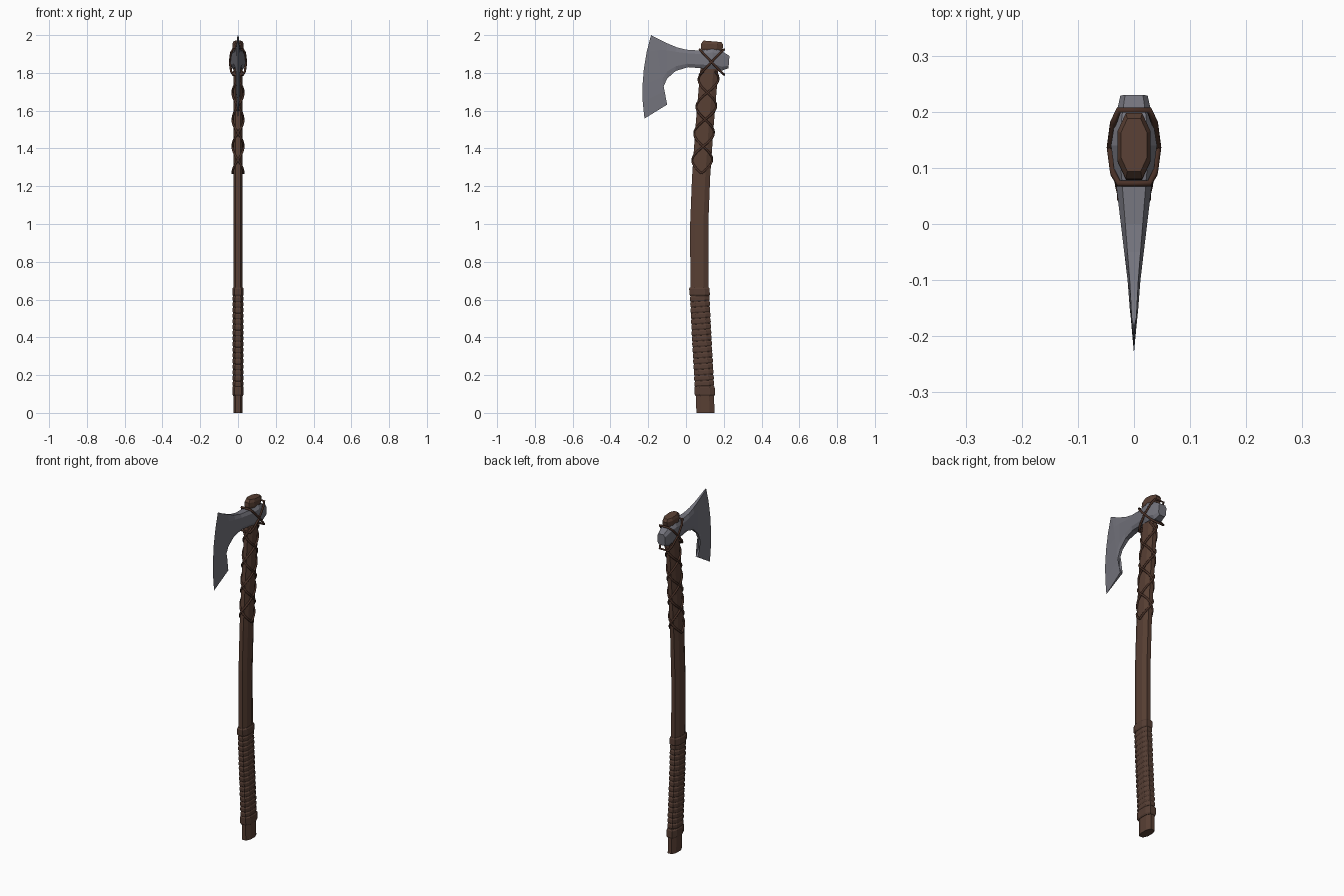
import bpy, bmesh, math
from mathutils import Vector

cube = bpy.data.objects.get("Cube")
if cube:
    bpy.data.objects.remove(cube, do_unlink=True)


def material(name, rgb):
    m = bpy.data.materials.new(name)
    m.use_nodes = True
    m.diffuse_color = (*rgb, 1)
    m.node_tree.nodes["Principled BSDF"].inputs["Base Color"].default_value = (*rgb, 1)
    return m


WOOD = material("brown wood", (0.098, 0.050, 0.034))
LEATHER = material("grip leather", (0.090, 0.047, 0.033))
STRAP = material("dark strap", (0.066, 0.030, 0.020))
STEEL = material("grey steel", (0.175, 0.175, 0.205))


def interp(table, v):
    """Linear lookup in a rising list of (key, value)."""
    for (a, p), (b, q) in zip(table, table[1:]):
        if v <= b:
            t = max(0, (v - a) / (b - a))
            return p + (q - p) * t
    return table[-1][1]


def loft(name, rings, mat):
    """Skin a list of equal-sized closed rings and cap both ends."""
    bm = bmesh.new()
    loops = [[bm.verts.new(p) for p in ring] for ring in rings]
    n = len(loops[0])
    for a, b in zip(loops, loops[1:]):
        for i in range(n):
            j = (i + 1) % n
            bm.faces.new((a[i], a[j], b[j], b[i]))
    bm.faces.new(loops[0][::-1])
    bm.faces.new(loops[-1])
    bmesh.ops.remove_doubles(bm, verts=bm.verts, dist=0.0004)
    bmesh.ops.recalc_face_normals(bm, faces=bm.faces)
    me = bpy.data.meshes.new(name)
    bm.to_mesh(me)
    bm.free()
    me.materials.append(mat)
    ob = bpy.data.objects.new(name, me)
    bpy.context.collection.objects.link(ob)
    return ob


def cord(name, paths, radius, cyclic=False):
    """Straps as round-section polylines, turned into a mesh."""
    cu = bpy.data.curves.new(name, "CURVE")
    cu.dimensions = "3D"
    cu.bevel_depth = radius
    cu.bevel_resolution = 1
    cu.use_fill_caps = True
    for path in paths:
        sp = cu.splines.new("POLY")
        sp.points.add(len(path) - 1)
        for pt, co in zip(sp.points, path):
            pt.co = (*co, 1)
        sp.use_cyclic_u = cyclic
    cu.materials.append(STRAP)
    ob = bpy.data.objects.new(name, cu)
    bpy.context.collection.objects.link(ob)
    bpy.ops.object.select_all(action="DESELECT")
    ob.select_set(True)
    bpy.context.view_layer.objects.active = ob
    bpy.ops.object.convert(target="MESH")


# Bent handle centre line: height to depth
BEND = [(0, 0.103), (0.1, 0.10), (0.4, 0.083), (0.65, 0.071), (1.0, 0.07),
        (1.25, 0.08), (1.5, 0.097), (1.8, 0.122), (1.93, 0.136), (2.0, 0.145)]
# Flattened eight-sided handle section
QUARTER = [(0.024, 0.022), (0.012, 0.048)]
SECTION = (QUARTER + [(-x, y) for x, y in QUARTER[::-1]]
           + [(-x, -y) for x, y in QUARTER] + [(x, -y) for x, y in QUARTER[::-1]])


def handle_ring(z, grow=0.0, scale=1.0, tilt=0.0):
    c = interp(BEND, z)
    return [(x * scale + math.copysign(grow, x),
             c + y * scale + math.copysign(grow, y), z + tilt * y) for x, y in SECTION]


# Handle shaft
heights = [0, 0.1, 0.25, 0.4, 0.55, 0.65, 0.82, 1.0, 1.12, 1.25, 1.38, 1.5, 1.65, 1.8, 1.93]
loft("handle", [handle_ring(z) for z in heights], WOOD)

# Flared handle end above the head
loft("handle_knob", [handle_ring(z, 0, s, -0.08) for z, s in
                     [(1.90, 0.95), (1.93, 1.2), (1.952, 1.22), (1.967, 0.98)]], WOOD)

# Ridged grip wrapping
grip = []
turns, low, high = 16, 0.14, 0.62
step = (high - low) / turns
for i in range(turns):
    z = low + i * step
    for f, g in [(0.03, 0.001), (0.25, 0.004), (0.75, 0.004), (0.97, 0.001)]:
        grip.append(handle_ring(z + f * step, g, 1, 0.08))
loft("grip_wrap", grip, LEATHER)

# Collars at both ends of the grip
for name, z0, z1 in [("lower_collar", 0.09, 0.142), ("upper_collar", 0.618, 0.665)]:
    loft(name, [handle_ring(z0, 0.002), handle_ring(z0 + 0.008, 0.006),
                handle_ring(z1 - 0.008, 0.006), handle_ring(z1, 0.002)], LEATHER)

# Axe head: top edge and bottom edge of each station, from poll to cutting edge
STATIONS = [((0.23, 1.89), (0.225, 1.825)), ((0.195, 1.912), (0.19, 1.812)),
            ((0.165, 1.925), (0.165, 1.82)), ((0.14, 1.93), (0.14, 1.82)),
            ((0.075, 1.918), (0.075, 1.825)), ((0.0, 1.923), (0.01, 1.83)),
            ((-0.05, 1.936), (-0.055, 1.81)), ((-0.10, 1.957), (-0.10, 1.77)),
            ((-0.13, 1.971), (-0.122, 1.72)), ((-0.152, 1.982), (-0.122, 1.67)),
            ((-0.167, 1.99), (-0.10, 1.632)), ((-0.185, 2.0), (-0.22, 1.558))]
WIDTH = [(-0.19, 0.0045), (-0.1, 0.0115), (0.08, 0.033), (0.14, 0.041),
         (0.195, 0.032), (0.23, 0.024)]
STEPS = [0, 0.2, 0.4, 0.6, 0.8, 1]
rings = []
for k, (top, bottom) in enumerate(STATIONS):
    top, bottom = Vector(top), Vector(bottom)
    edge = k == len(STATIONS) - 1
    side = []
    for t in STEPS:
        p = top.lerp(bottom, t)
        w = interp(WIDTH, p.x) * (0.66 if t in (0, 1) else 1)
        if edge:  # bowed, sharp edge
            p.x -= 0.1 * t * (1 - t)
            w = 0.0001
        side.append((w, p.x, p.y))
    rings.append(side + [(-x, y, z) for x, y, z in side[::-1]])
loft("axe_head", rings, STEEL)

# Criss-cross straps below the head: two strands each way
START, PITCH, COUNT = 1.268, 0.285, 46
strands = []
for hand in (1, -1):
    for phase in (0, math.pi):
        path = []
        for i in range(COUNT):
            z = START + 0.54 * i / (COUNT - 1)
            a = phase + hand * math.tau * (z - START) / PITCH
            path.append((0.029 * math.cos(a), interp(BEND, z) + 0.052 * math.sin(a), z))
        strands.append(path)
cord("handle_straps", strands, 0.006)

# Crossed straps binding the head to the handle
loops = []
for front, back in [(1.925, 1.79), (1.79, 1.925)]:
    mid = (front + back) / 2
    half = [(0.027, 0.072, front), (0.037, 0.09, front * 0.7 + mid * 0.3),
            (0.043, 0.135, mid), (0.037, 0.18, back * 0.7 + mid * 0.3),
            (0.027, 0.203, back)]
    loops.append(half + [(-x, y, z) for x, y, z in half[::-1]])
cord("head_straps", loops, 0.006, cyclic=True)
